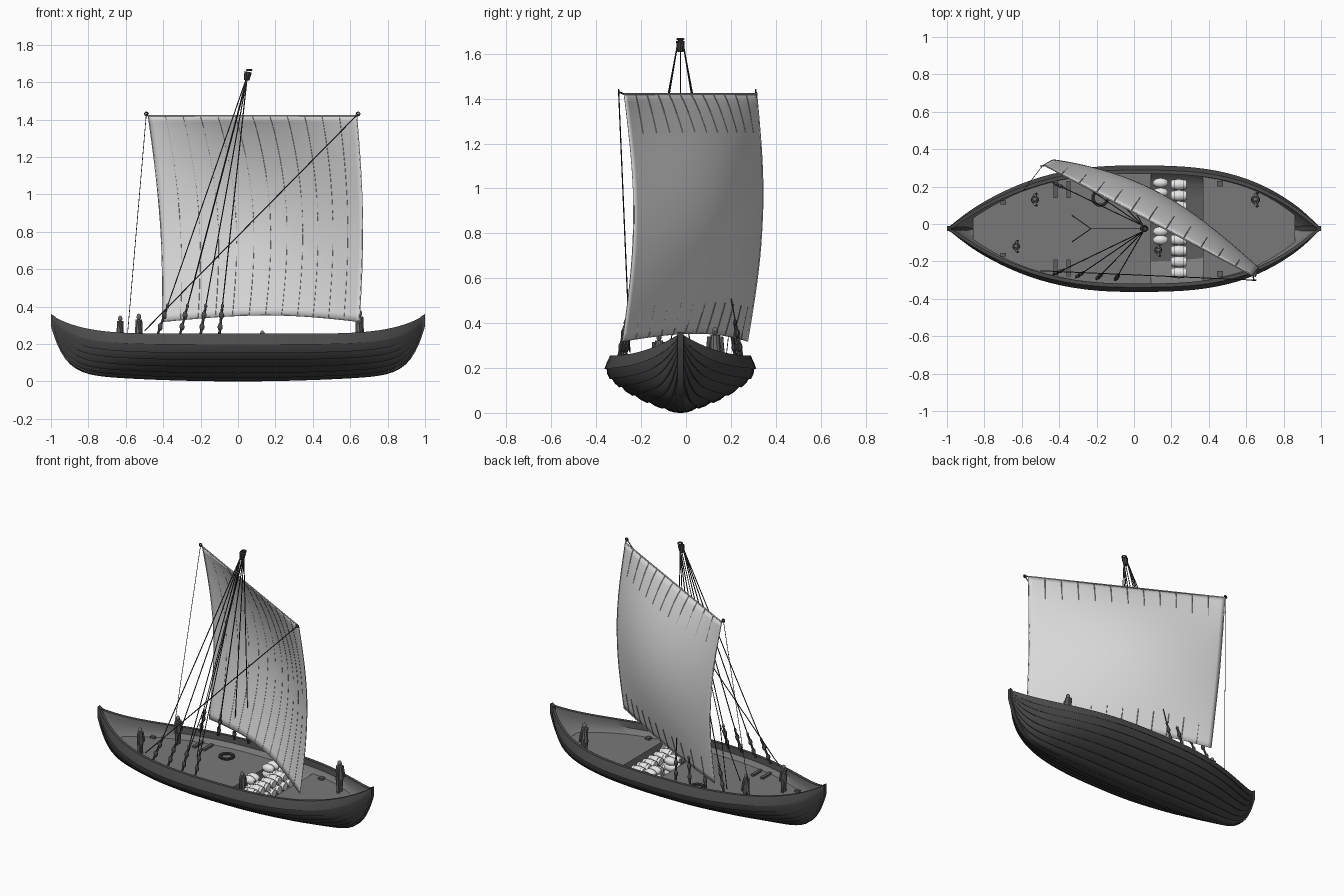
import bpy, bmesh
from math import sin, cos, pi
from mathutils import Vector, Matrix

if "Cube" in bpy.data.objects:
    bpy.data.objects.remove(bpy.data.objects["Cube"])


def material(name, grey):
    m = bpy.data.materials.new(name)
    m.use_nodes = True
    m.diffuse_color = (grey, grey, grey, 1)
    m.node_tree.nodes["Principled BSDF"].inputs["Base Color"].default_value = (grey, grey, grey, 1)
    return m


HULL = material("dark hull wood", .055)
RAIL = material("rail wood", .075)
INNER = material("inner wood", .2)
DECK = material("deck wood", .19)
HOLD = material("shaded hold wood", .11)
SAIL = material("sail cloth", .7)
CARGO = material("pale cargo", .8)
ROPE = material("dark rope", .045)
CREW = material("crew grey", .16)
SEAM = material("sail seam grey", .33)
made = []


def finish(name, bm, *mats):
    bmesh.ops.recalc_face_normals(bm, faces=bm.faces)
    mesh = bpy.data.meshes.new(name)
    bm.to_mesh(mesh)
    bm.free()
    for m in mats:
        mesh.materials.append(m)
    ob = bpy.data.objects.new(name, mesh)
    bpy.context.collection.objects.link(ob)
    made.append(ob)
    return ob


def loft(bm, rings, closed=True, caps=True, rule=lambda j: 0):
    rows = [[bm.verts.new(p) for p in r] for r in rings]
    n = len(rows[0])
    for a, b in zip(rows, rows[1:]):
        for j in range(n if closed else n - 1):
            k = (j + 1) % n
            bm.faces.new((a[j], a[k], b[k], b[j])).material_index = rule(j)
    if caps:
        bm.faces.new(rows[0])
        bm.faces.new(rows[-1])


def rod(bm, p, q, r1, r2=None, seg=6):
    p, q = Vector(p), Vector(q)
    d = q - p
    mat = Matrix.Translation((p + q) / 2) @ d.to_track_quat('Z', 'Y').to_matrix().to_4x4()
    bmesh.ops.create_cone(bm, cap_ends=True, segments=seg, radius1=r1,
                          radius2=r1 if r2 is None else r2, depth=d.length, matrix=mat)


def chain(bm, pts, r, seg=4):
    for a, b in zip(pts, pts[1:]):
        rod(bm, a, b, r, seg=seg)


def ball(bm, p, size):
    bmesh.ops.create_uvsphere(bm, u_segments=10, v_segments=7, radius=1,
                              matrix=Matrix.Translation(p) @ Matrix.Diagonal((*size, 1)))


def hoop(bm, centre, r, thick, upright=False):
    pts = []
    for i in range(17):
        a = 2 * pi * i / 16
        off = (cos(a), 0, sin(a)) if upright else (cos(a), sin(a), 0)
        pts.append(Vector(centre) + Vector(off) * r)
    chain(bm, pts, thick, 6)


# Hull shape rules
MID = -.025
SECTION = [(.05, 0), (.22, .07), (.42, .17), (.62, .3), (.8, .45), (.93, .6), (1, .78), (.95, 1)]
DECK_Z, HOLD_Z = .175, .09


def beam(x):
    return max(.012, .33 * (1 - abs(x) ** (2.4 if x < 0 else 3)))


def keel_z(x):
    return .005 + .045 * x * x + .25 * x ** 14


def sheer_z(x):
    return .255 + .1 * x ** 6


def half_width(x, z):
    h = (z - keel_z(x)) / (sheer_z(x) - keel_z(x))
    for (f, a), (g, b) in zip(SECTION, SECTION[1:]):
        if a <= h <= b:
            return max(.004, beam(x) * (f + (g - f) * (h - a) / (b - a)) - .016)
    return .004


def stations(a, b, n):
    return [a + (b - a) * i / n for i in range(n + 1)]


# Lapped plank hull with inner skin
def hull_ring(x):
    w, lo, hi = beam(x), keel_z(x), sheer_z(x)
    lap = .008 * min(1, w / .1)
    outer, inner = [], []
    for (f, a), (g, b) in zip(SECTION, SECTION[1:]):
        za, zb = lo + (hi - lo) * a, lo + (hi - lo) * b
        outer.append((w * f + lap, za - lap * .5))
        outer.append(((w * (f + g) / 2) + lap * .9, (za + zb) / 2 - lap * .6))
        outer.append((w * g, zb))
    for f, a in reversed(SECTION):
        inner.append((max(w * f - .02, .002), lo + (hi - lo) * a + .02 * (1 - a)))
    side = outer + inner
    return ([(x, MID + y, z) for y, z in side] + [(x, MID - y, z) for y, z in reversed(side)])


OUT = 3 * (len(SECTION) - 1)
TOTAL = 2 * (OUT + len(SECTION))


def hull_part(j):
    k = min(j, TOTAL - 2 - j) if j < TOTAL - 1 else 0
    if k >= OUT:
        return 2
    return 1 if k >= OUT - 3 else 0


bm = bmesh.new()
spread = [sin(t * pi / 2) for t in stations(-1, 1, 48)]
loft(bm, [hull_ring(x) for x in spread], rule=hull_part)
finish("hull", bm, HULL, RAIL, INNER)

# Keel running up into both stems, ending in pointed tips
bm = bmesh.new()
path = [(x, keel_z(x), .02) for x in spread]
path = [(-1, .365, -.02)] + path + [(1, .365, -.02)]
loft(bm, [[(x, MID - .013, z - .005), (x, MID + .013, z - .005),
           (x * .975, MID + .013, z + up), (x * .975, MID - .013, z + up)] for x, z, up in path])
finish("keel_and_stems", bm, HULL)


# Decks, hold floor and bulkheads
def floor(name, a, b, z, mat):
    bm = bmesh.new()
    loft(bm, [[(x, MID - half_width(x, z), z), (x, MID + half_width(x, z), z)]
              for x in stations(a, b, 24)], closed=False, caps=False)
    finish(name, bm, mat)


floor("aft_deck", -.86, .09, DECK_Z, DECK)
floor("fore_deck", .37, .86, DECK_Z, DECK)
floor("hold_floor", .09, .37, HOLD_Z, HOLD)
bm = bmesh.new()
for x in (.09, .37):
    loft(bm, [[(x, MID + s * half_width(x, z), z) for s in (-1, 1)]
              for z in (HOLD_Z, DECK_Z)], closed=False, caps=False)
finish("hold_bulkheads", bm, DECK)

# Small deck fittings
bm = bmesh.new()
for x, y, lx, ly in [(-.42, .21, .02, .09), (-.35, .21, .02, .09), (.46, .24, .03, .03),
                     (-.7, .14, .03, .02)]:
    for s in (-1, 1):
        bmesh.ops.create_cube(bm, size=1, matrix=Matrix.Translation((x, MID + s * y, DECK_Z + .006))
                              @ Matrix.Diagonal((lx, ly, .012, 1)))
finish("deck_fittings", bm, HOLD)
bm = bmesh.new()
hoop(bm, (-.18, .14, DECK_Z + .01), .04, .01)
finish("rope_coil", bm, ROPE)


# Sail with a gentle belly
LEFT, RIGHT = Vector((-.48, .315, 1.42)), Vector((.635, -.275, 1.42))
NORMAL = Vector((.466, .885, 0))


def cloth(u, v, lift=0):
    p = LEFT.lerp(RIGHT, u + (1 - u) * .07 * v + u * .012 * v)
    p.z -= v * (1.1 - .035 * sin(pi * u))
    belly = .052 * sin(pi * v) + .105 * sin(pi * u ** .9) * sin(pi * .83 * v ** .8)
    return p + NORMAL * (belly + lift)


bm = bmesh.new()
loft(bm, [[cloth(u, v) for u in stations(0, 1, 48)] for v in stations(0, 1, 32)],
     closed=False, caps=False)
sail = finish("sail", bm, SAIL)
thick = sail.modifiers.new("thickness", 'SOLIDIFY')
thick.thickness, thick.offset = .003, 0

# Sail seams, heavier near head and foot
bm = bmesh.new()
for i in range(1, 12):
    for lo, hi, r, lift in [(0, 1, .001, -.0016), (0, .08, .0028, .0012), (.08, .16, .0018, .0012),
                            (.87, 1, .0025, .0012)]:
        chain(bm, [cloth(i / 12, v, lift) for v in stations(lo, hi, 32 if hi - lo > .5 else 3)], r)
finish("sail_seams", bm, SEAM)

# Edge rope, yard and end rings
bm = bmesh.new()
for u in (0, 1):
    chain(bm, [cloth(u, v) for v in stations(0, 1, 20)], .003)
chain(bm, [cloth(u, 1) for u in stations(0, 1, 20)], .0025)
rod(bm, LEFT, RIGHT, .004, seg=8)
finish("yard_and_edge_rope", bm, SAIL)
bm = bmesh.new()
PORT_RING, STAR_RING = Vector((-.49, .31, 1.43)), Vector((.642, -.3, 1.43))
for corner, ring in ((LEFT, PORT_RING), (RIGHT, STAR_RING)):
    hoop(bm, ring, .009, .004, upright=True)
    rod(bm, corner, ring, .004)
finish("yard_end_rings", bm, HULL)

# Masthead
TOP = Vector((.05, MID, 1.62))
bm = bmesh.new()
rod(bm, TOP - Vector((.004, 0, .01)), TOP + Vector((.004, 0, .035)), .015, .02, 10)
hoop(bm, TOP + Vector((.01, 0, .045)), .013, .005)
finish("masthead", bm, HULL)

# Shrouds with deadeyes on both sides
ropes, blocks = bmesh.new(), bmesh.new()
for x, y in [(-.43, .245), (-.31, .26), (-.2, .27), (-.1, .275)]:
    for s in (-1, 1):
        foot = Vector((x, MID + s * y, .25))
        head = TOP + Vector((0, s * .014, .015))
        rod(ropes, foot, head, .003)
        for t, r in ((.03, .014), (.075, .014), (.11, .009)):
            ball(blocks, foot.lerp(head, t), (r, r * .7, r * 1.5))
        rod(blocks, foot, foot.lerp(head, .1), .007)
finish("deadeyes", blocks, RAIL)

# Braces and backstay bridle
rod(ropes, STAR_RING, (-.5, -.25, .27), .003)
rod(ropes, PORT_RING, (-.59, .18, .26), .0018)
knot = Vector((-.23, MID, .55))
rod(ropes, TOP, knot, .0025)
for s in (-1, 1):
    rod(ropes, knot, (-.33, MID + s * .07, DECK_Z), .0025)
finish("rigging", ropes, ROPE)


# Crew figures
def figure(name, x, y, z, h):
    bm = bmesh.new()

    def at(dx, dy, t):
        return Vector((x + dx * h, y + dy * h, z + t * h))
    for s in (-1, 1):
        rod(bm, at(0, s * .07, 0), at(0, s * .06, .5), .05 * h, .07 * h, 8)
        rod(bm, at(0, s * .13, .8), at(.05, s * .17, .45), .045 * h, .035 * h, 8)
    rod(bm, at(0, 0, .4), at(0, 0, .84), .12 * h, .1 * h, 10)
    ball(bm, at(0, 0, .92), (.07 * h, .065 * h, .09 * h))
    finish(name, bm, CREW)


figure("helmsman", -.63, -.12, DECK_Z, .175)
figure("aft_sailor", -.53, .13, DECK_Z, .185)
figure("lookout", .65, .13, DECK_Z, .205)
figure("hold_sailor", .13, -.14, HOLD_Z, .18)

# Barrels lying in the hold, kept inside the planking
bm, bands = bmesh.new(), bmesh.new()
for z in (.125, .185):
    for i in range(9):
        y, x = MID + (i - 4) * .059, .24
        if abs(y - MID) + .02 > half_width(x, z - .025):
            continue
        for a, b, r, q in ((-.042, 0, .024, .03), (0, .042, .03, .024)):
            rod(bm, (x + a, y, z), (x + b, y, z), r, q, 12)
        for d in (-.024, .024):
            rod(bands, (x + d - .002, y, z), (x + d + .002, y, z), .0275, seg=12)
finish("barrels", bm, CARGO)
finish("barrel_bands", bands, SEAM)

# Long sacks stacked beside the barrels
bm = bmesh.new()
for y in (.22, .168, .116, -.04, -.085):
    for z in (.12, .16, .2):
        if abs(y - MID) + .02 < half_width(.14, z - .02):
            ball(bm, (.142, y, z), (.044, .027, .027))
finish("sacks", bm, CARGO)

# Smooth rounded parts, keep plank edges sharp
for ob in made:
    ob.select_set(True)
bpy.context.view_layer.objects.active = made[0]
bpy.ops.object.shade_smooth_by_angle(angle=.6)
